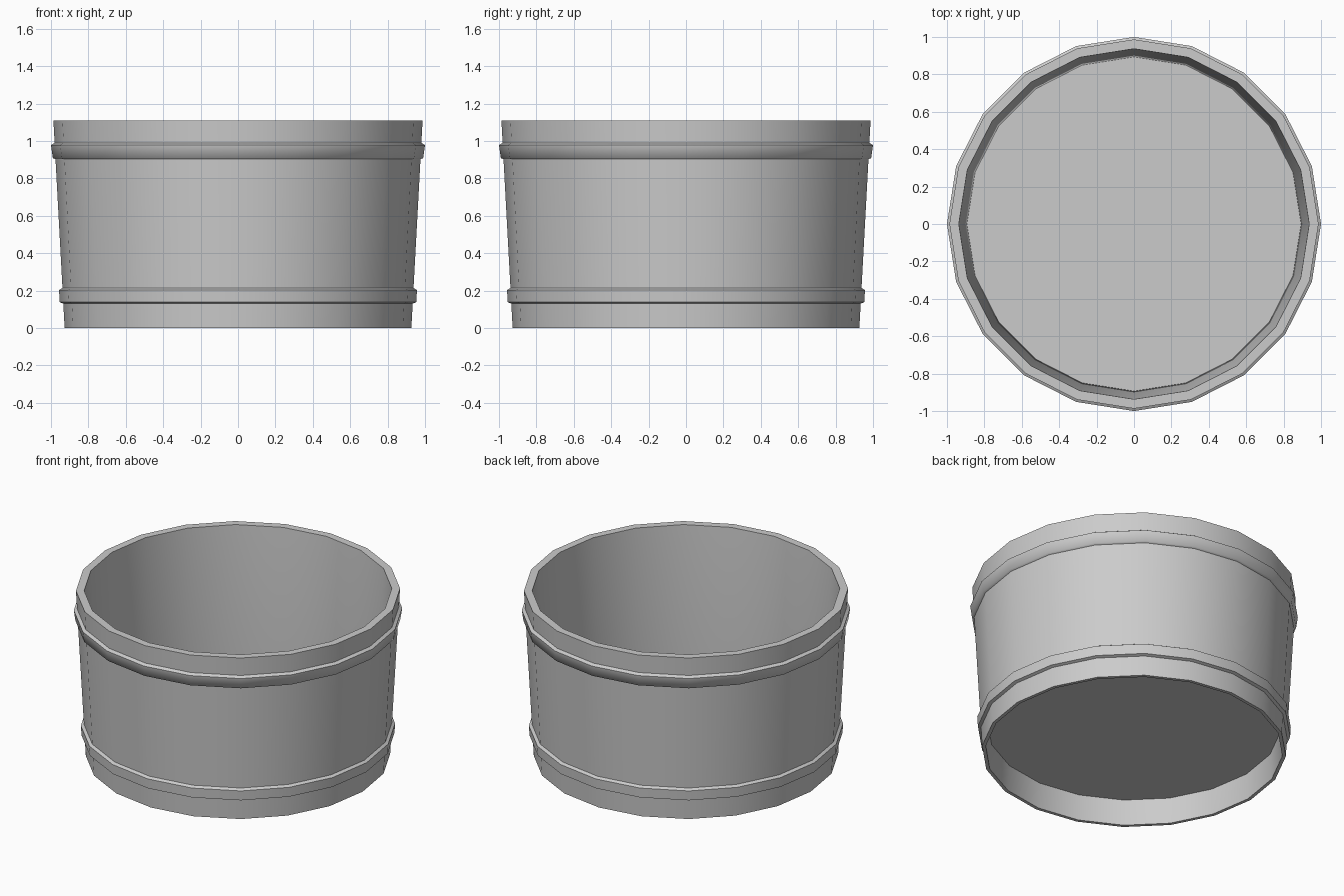
import bpy, bmesh, math

if "Cube" in bpy.data.objects:
    bpy.data.objects.remove(bpy.data.objects["Cube"])

SIDES = 20

def lathe(name, profile, closed=True, angle=40):
    """Revolve an (r, z) profile around z."""
    bm = bmesh.new()
    rings = []
    for r, z in profile:
        rings.append([bm.verts.new((r * math.cos(2 * math.pi * i / SIDES),
                                    r * math.sin(2 * math.pi * i / SIDES), z))
                      for i in range(SIDES)])
    pairs = list(zip(rings, rings[1:]))
    if closed:
        pairs.append((rings[-1], rings[0]))
    for a, b in pairs:
        for i in range(SIDES):
            j = (i + 1) % SIDES
            bm.faces.new((a[i], a[j], b[j], b[i]))
    bmesh.ops.recalc_face_normals(bm, faces=bm.faces)
    mesh = bpy.data.meshes.new(name)
    bm.to_mesh(mesh)
    bm.free()
    ob = bpy.data.objects.new(name, mesh)
    bpy.context.collection.objects.link(ob)
    bpy.ops.object.select_all(action='DESELECT')
    ob.select_set(True)
    bpy.context.view_layer.objects.active = ob
    bpy.ops.object.shade_smooth_by_angle(angle=math.radians(angle))
    return ob

FLOOR_Z = 0.18

# Flared tub wall with thickness, open at top and below the floor
lathe("tub_wall", [(0.927, 0), (0.987, 1.11), (0.937, 1.11),
                   (0.893, FLOOR_Z), (0.905, 0)])

# Two raised hoops around the wall
def hoop(name, z0, z1, r0, r1):
    lathe(name, [(r0 - 0.02, z0), (r0, z0 + 0.008), (r1, z1 - 0.012),
                 (r1 - 0.02, z1)], angle=60)

hoop("lower_hoop", 0.13, 0.215, 0.953, 0.957)
hoop("upper_hoop", 0.90, 0.99, 0.99, 1.0)

# Recessed floor disc
bpy.ops.mesh.primitive_cylinder_add(vertices=SIDES, radius=0.897, depth=0.02,
                                    location=(0, 0, FLOOR_Z),
                                    rotation=(0, 0, math.pi / 2))
bpy.context.object.name = "tub_floor"
